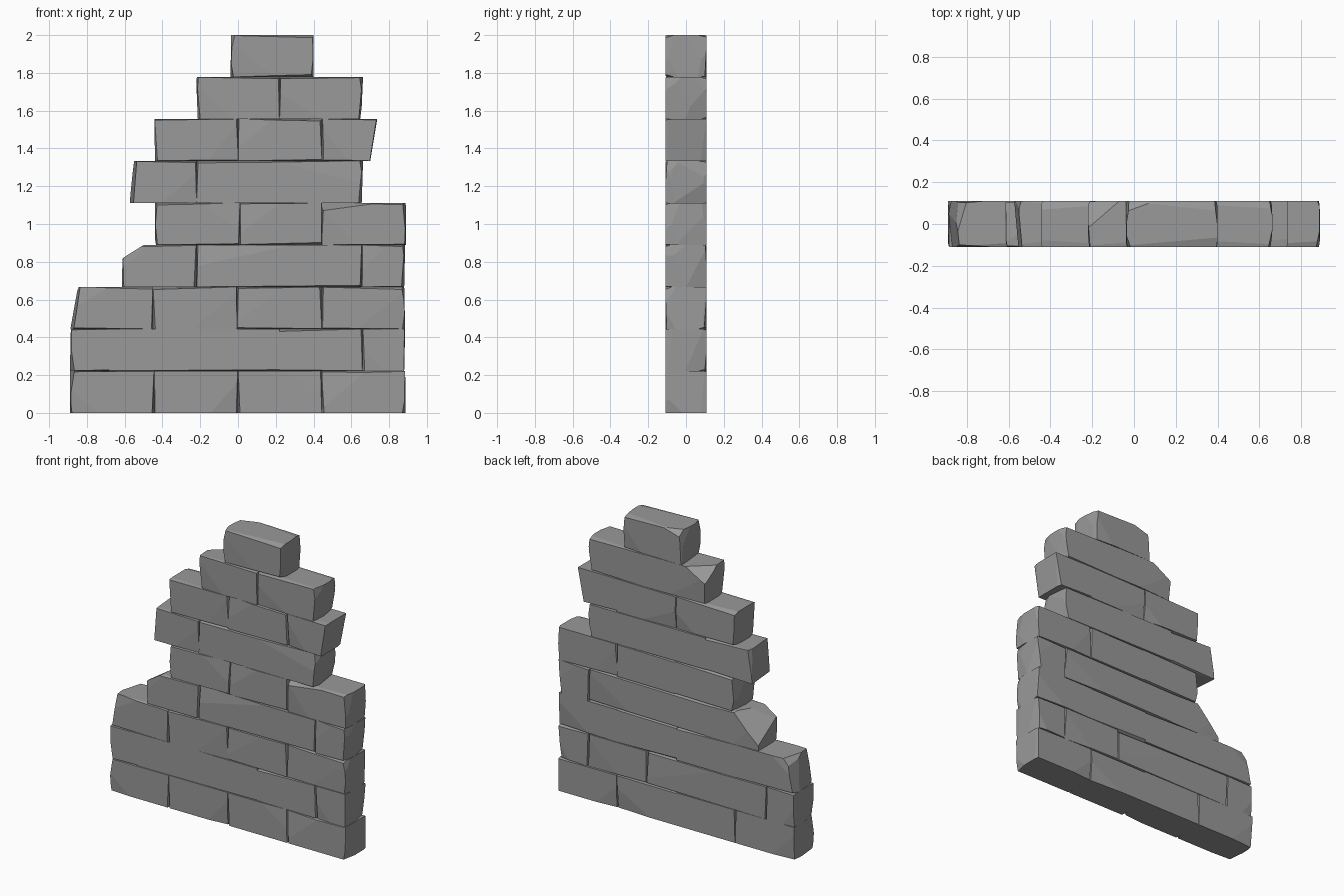
import bpy, bmesh, random
from itertools import product
from mathutils import Vector

if "Cube" in bpy.data.objects:
    bpy.data.objects.remove(bpy.data.objects["Cube"])

random.seed(7)
U = random.uniform
H = 2.0 / 9          # course height
D = 0.109            # half thickness

stone = bpy.data.materials.new("dark_stone")
stone.diffuse_color = (0.32, 0.32, 0.32, 1)
stone.use_nodes = True
stone.node_tree.nodes["Principled BSDF"].inputs["Base Color"].default_value = stone.diffuse_color


def cut(bm, a, b, c, inside):
    """Slice off everything on the far side of plane abc, then cap."""
    n = (b - a).cross(c - a)
    if n.length < 1e-9:
        return
    n.normalize()
    if n.dot(inside - a) > 0:
        n = -n
    geom = bm.verts[:] + bm.edges[:] + bm.faces[:]
    bmesh.ops.bisect_plane(bm, geom=geom, dist=1e-5, plane_co=a, plane_no=n, clear_outer=True)
    bmesh.ops.holes_fill(bm, edges=[e for e in bm.edges if e.is_boundary], sides=0)


def brick(name, left, right, z0, free, worn, chips):
    """left/right are (x at bottom, x at top); worn[side][end] marks open joints."""
    bm = bmesh.new()
    z1 = z0 + H
    xs, zs, ys = (left, right), (z0, z1), (-D, D)
    P = {(i, j, k): Vector((xs[i][k], ys[j], zs[k])) for i, j, k in product((0, 1), repeat=3)}
    mid = sum(P.values(), Vector()) / 8
    bmesh.ops.convex_hull(bm, input=[bm.verts.new(p) for p in P.values()])
    bmesh.ops.dissolve_limit(bm, angle_limit=0.01, verts=bm.verts[:], edges=bm.edges[:])
    # broken corners given explicitly
    for tri in chips:
        cut(bm, *[Vector(p) for p in tri], mid)
    for j in (0, 1):
        s = Vector((0, 1 if j == 0 else -1, 0))
        # worn horizontal joints, running out towards one end
        for k in (0, 1):
            if random.random() < 0.65 and not (k == 0 and z0 == 0):
                v = Vector((0, 0, 1 if k == 0 else -1))
                a, b = P[0, j, k], P[1, j, k]
                w = [U(0, .003), U(.004, .014)]
                random.shuffle(w)
                cut(bm, a + v * w[0], b + v * w[1], (a + b) / 2 + s * U(.012, .03), mid)
        # worn vertical joints and free ends
        for i in (0, 1):
            if not worn[j][i]:
                continue
            v = Vector((1 if i == 0 else -1, 0, 0))
            a, b = P[i, j, 0], P[i, j, 1]
            w = [U(0, .003), U(.004, .014)]
            random.shuffle(w)
            cut(bm, a + v * w[0], b + v * w[1], (a + b) / 2 + s * U(.012, .03), mid)
            # slanting facets on exposed ends
            for k in (0, 1):
                if free[i] and random.random() < 0.6:
                    p = P[i, j, k]
                    z = Vector((0, 0, 1 if k == 0 else -1))
                    cut(bm, p + v * U(.008, .025), p + s * U(.05, .18), p + z * U(.08, .2), mid)
        # shallow facet across the face
        i, k = random.choice((0, 1)), random.choice((0, 1))
        if worn[j][i]:
            p = P[i, j, k]
            cut(bm, p + s * U(.006, .014), p + (P[1 - i, j, k] - p) * U(.3, .6),
                p + (P[i, j, 1 - k] - p) * U(.5, .95), mid)
    bmesh.ops.recalc_face_normals(bm, faces=bm.faces[:])
    me = bpy.data.meshes.new(name)
    bm.to_mesh(me)
    bm.free()
    me.materials.append(stone)
    bpy.context.collection.objects.link(bpy.data.objects.new(name, me))


# each course: left end (bottom, top), right end (bottom, top), front joints, back joints
COURSES = [
    ((-.89, -.89), (.888, .885), (-.445, 0, .445), (-.445, .445)),
    ((-.89, -.885), (.88, .885), (.66,), (-.68, .22, .66)),
    ((-.893, -.855), (.885, .88), (-.45, -.005, .445), ()),
    ((-.615, -.61), (.88, .885), (-.22, .655), (.655,)),
    ((-.44, -.44), (.89, .888), (.01, .445), (.445,)),
    ((-.577, -.55), (.655, .662), (-.22,), ()),
    ((-.44, -.442), (.70, .737), (0, .445), (0,)),
    ((-.213, -.222), (.652, .662), (.22,), ()),
    ((-.04, -.036), (.40, .40), (), ()),
]

# larger broken corners: (course, brick) -> planes through three points
CHIPS = {
    (2, 0): [((-.80, .11, .667), (-.85, -.06, .667), (-.88, .11, .58))],
    (3, 0): [((-.50, -.11, .889), (-.61, -.11, .82), (-.49, 0, .889)),
             ((-.43, .11, .889), (-.54, -.05, .87), (-.61, .11, .70))],
    (4, 2): [((.75, -.11, 1.111), (.445, -.03, 1.111), (.445, -.11, 1.07))],
    (7, 0): [((-.07, .11, 1.778), (-.22, -.02, 1.778), (-.22, .11, 1.69))],
    (8, 0): [((.10, .11, 2), (-.036, .06, 2), (-.036, .11, 1.96))],
}

# lay the courses
for c, (left, right, front, back) in enumerate(COURSES):
    joints = sorted(set(front) | set(back))
    ends = [left] + [(x, x) for x in joints] + [right]
    n = len(ends) - 1
    # an end is worn if it is exposed or the joint shows on that side
    worn = [[True] + [x in side for x in joints] + [True] for side in (front, back)]
    for b in range(n):
        brick(f"brick_course_{c + 1}_{b + 1}", ends[b], ends[b + 1], c * H,
              (b == 0, b == n - 1), [w[b:b + 2] for w in worn], CHIPS.get((c, b), []))
